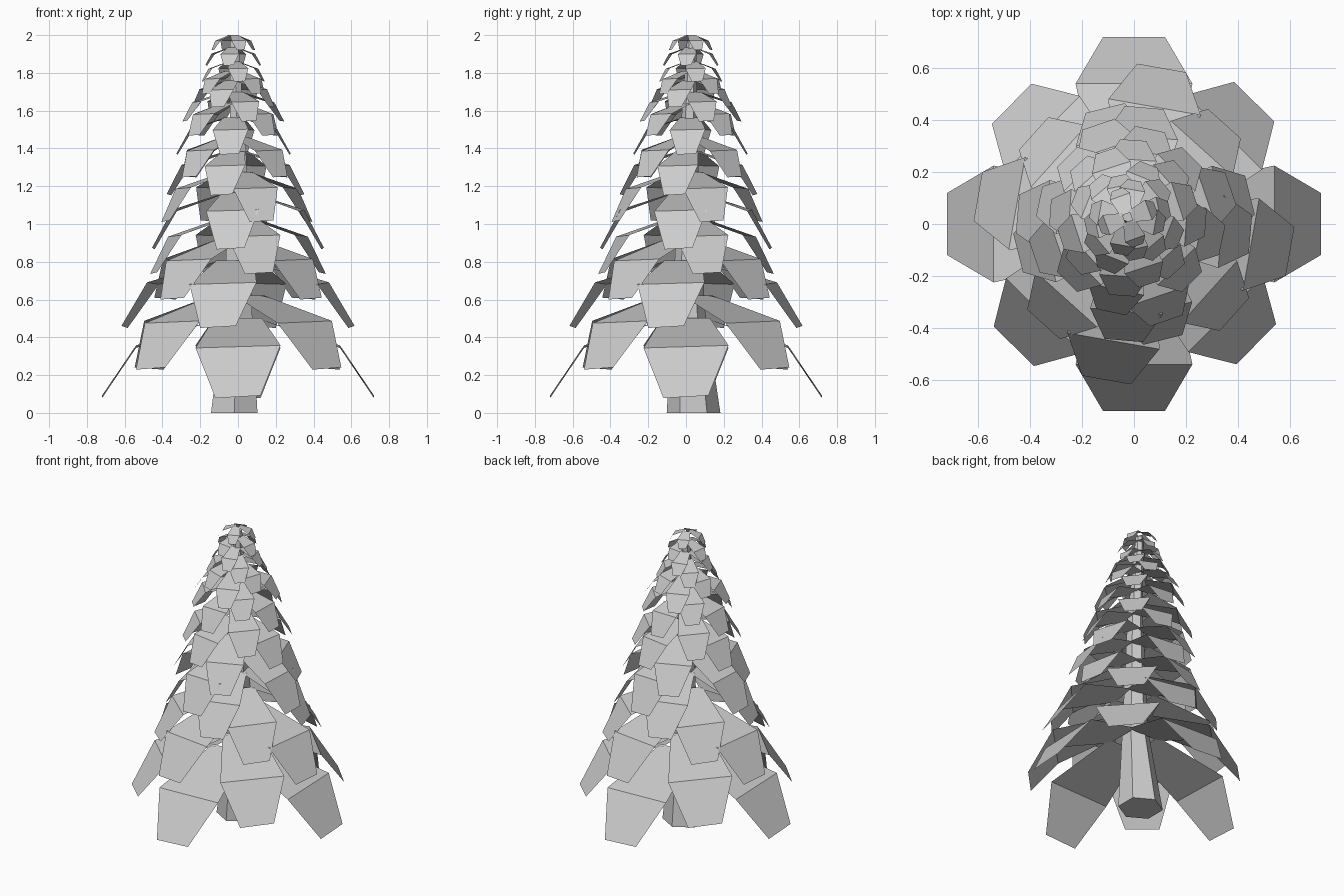
import bpy, bmesh, math
from mathutils import Vector

if "Cube" in bpy.data.objects:
    bpy.data.objects.remove(bpy.data.objects["Cube"])


def new_object(name, bm):
    mesh = bpy.data.meshes.new(name)
    bm.to_mesh(mesh)
    bm.free()
    bpy.context.collection.objects.link(bpy.data.objects.new(name, mesh))


# Trunk: slightly bent, tapered six-sided column (x, y, z, radius)
RINGS = [(-0.02, 0.04, 0, 0.142), (0, 0.015, 0.55, 0.085),
         (0, 0.012, 1.37, 0.05), (-0.02, 0.03, 1.97, 0.025)]
bm = bmesh.new()
loops = []
for x, y, z, r in RINGS:
    loops.append([bm.verts.new((x + r * math.sin(k * math.pi / 3),
                                y + r * math.cos(k * math.pi / 3), z)) for k in range(6)])
for lo, hi in zip(loops, loops[1:]):
    for k in range(6):
        n = (k + 1) % 6
        bm.faces.new((lo[n], lo[k], hi[k], hi[n]))
bm.faces.new(loops[0])
bm.faces.new(loops[-1][::-1])
new_object("trunk", bm)

# Tiers of four boughs: tip height, turn in degrees, tip radius, widest width, droop
TIERS = [
    (0.085, 0, 0.72, 0.45, 0.59), (0.235, 45.5, 0.66, 0.41, 0.60),
    (0.455, -10, 0.61, 0.36, 0.64), (0.605, 48, 0.52, 0.32, 0.64),
    (0.74, 14, 0.46, 0.29, 0.68), (0.87, -5, 0.45, 0.28, 0.72),
    (1.015, 19, 0.40, 0.25, 0.70), (1.155, -12, 0.36, 0.22, 0.70),
    (1.25, 45, 0.34, 0.205, 0.68), (1.37, -4, 0.30, 0.19, 0.68),
    (1.47, 42, 0.28, 0.17, 0.66), (1.545, 18, 0.27, 0.155, 0.66),
    (1.62, -22, 0.22, 0.14, 0.65), (1.69, 40, 0.19, 0.125, 0.63),
    (1.755, 12, 0.165, 0.11, 0.62), (1.84, -10, 0.145, 0.10, 0.60),
    (1.922, 20, 0.115, 0.083, 0.60),
]


def add_bough(bm, angle, tip_z, tip_r, w, droop, centre):
    """One bough: six-cornered sheet bent across its widest line."""
    out = Vector((math.cos(angle), math.sin(angle), 0))
    side = Vector((-out.y, out.x, 0))
    sections = [
        (tip_r * 0.13, tip_z + (droop + 0.34) * w, 0.28 * w, 0),
        (tip_r * 0.75, tip_z + droop * w, 0.50 * w, 0.015 * w),
        (tip_r, tip_z, 0.265 * w, 0.015 * w),
    ]
    rows = []
    for r, z, half, tilt in sections:
        p = centre + out * r + Vector((0, 0, z))
        step = side * half + Vector((0, 0, tilt))
        rows.append((bm.verts.new(p - step), bm.verts.new(p + step)))
    for (a, b), (c, d) in zip(rows, rows[1:]):
        bm.faces.new((a, c, d, b))


# Boughs, one object per tier
for i, (z, turn, r, w, droop) in enumerate(TIERS):
    bm = bmesh.new()
    t = max(0.0, min(1.0, (z - 0.9) / 0.5))
    centre = Vector((-0.025, 0.025, 0)) * t
    for k in range(4):
        add_bough(bm, math.radians(turn + 90 * k), z, r, w, droop, centre)
    new_object(f"bough_tier_{i + 1}", bm)
